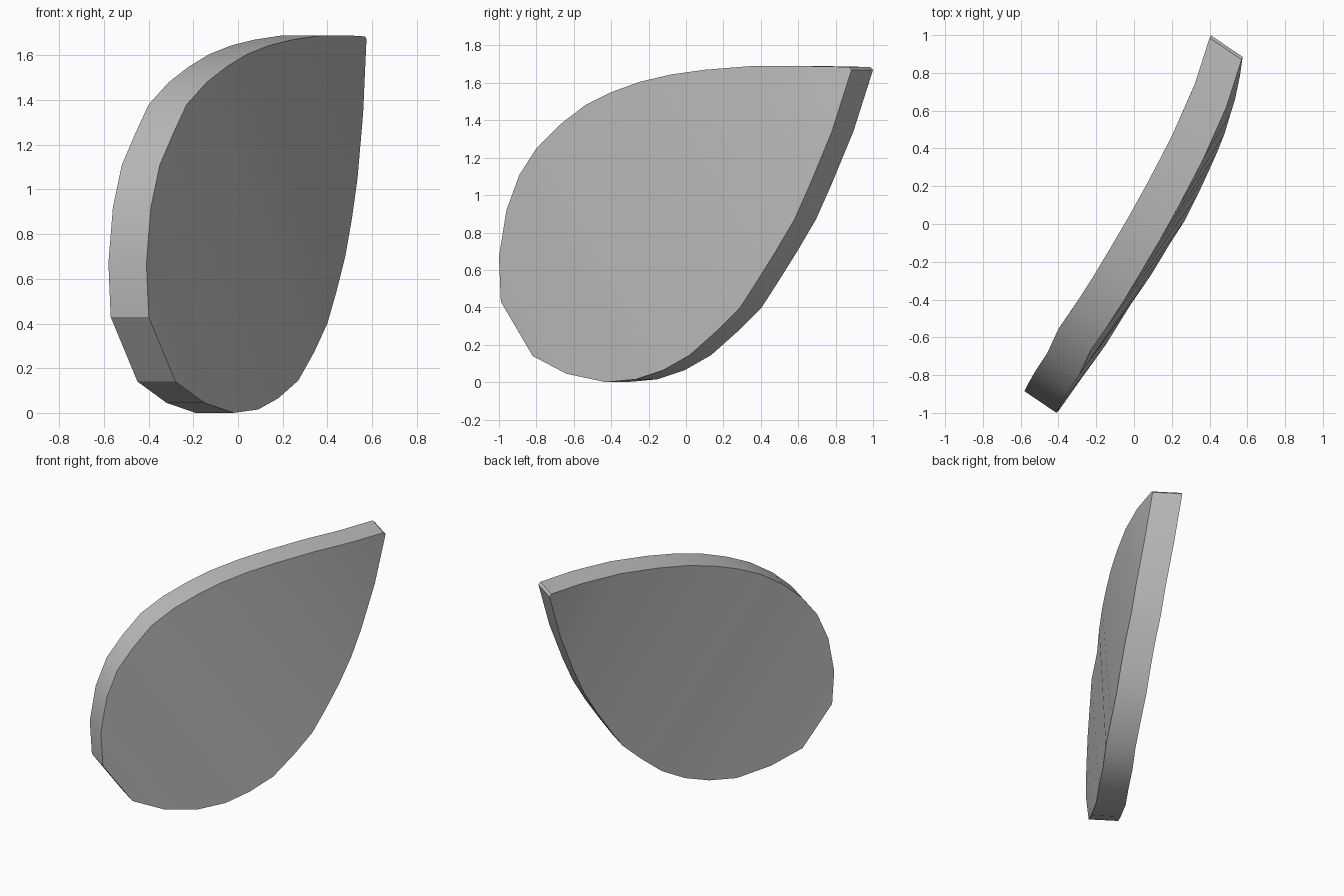
import bpy
import bmesh
import math
from mathutils import Vector

# Remove the default object
default_object = bpy.data.objects.get("Cube")
if default_object:
    bpy.data.objects.remove(default_object, do_unlink=True)

# Plain grey material
grey = bpy.data.materials.new("plain_grey")
grey.use_nodes = True
colour = (0.5, 0.5, 0.5, 1)
grey.diffuse_color = colour
for node in grey.node_tree.nodes:
    if node.type == "BSDF_PRINCIPLED":
        node.inputs["Base Color"].default_value = colour

# Upper and lower rims of the gently bent leaf, both from the tip to the blunt end
upper_rim = [
    (.57, .87, 1.685), (.49, .62, 1.69), (.37, .35, 1.69), (.24, .1, 1.67),
    (.14, -.08, 1.645), (.04, -.25, 1.605), (-.05, -.4, 1.55),
    (-.14, -.54, 1.48), (-.23, -.67, 1.38), (-.29, -.8, 1.25),
    (-.35, -.89, 1.11), (-.39, -.96, .92), (-.41, -1, .67), (-.4, -.99, .43),
]
lower_rim = [
    (.575, .885, 1.67), (.56, .78, 1.34), (.535, .66, 1.05), (.51, .58, .87),
    (.48, .48, .7), (.44, .38, .54), (.4, .29, .4), (.34, .16, .27),
    (.27, .02, .145), (.18, -.12, .065), (.09, -.27, .015),
    (-.02, -.43, 0), (-.15, -.64, .045), (-.28, -.82, .14),
]
thickness = Vector((-.17, .115, 0))


def add_row(bm, points, offset):
    """Add one rim of vertices, shifted by the offset."""
    return [bm.verts.new(Vector(point) + offset) for point in points]


def bridge(bm, first, second):
    """Join two rims with a strip of quads."""
    for i in range(len(first) - 1):
        bm.faces.new((first[i], first[i + 1], second[i + 1], second[i]))


# Leaf plate: front, lower edge, back and upper edge strips with two end caps
bm = bmesh.new()
no_offset = Vector()
rows = [
    add_row(bm, upper_rim, no_offset),
    add_row(bm, lower_rim, no_offset),
    add_row(bm, lower_rim, thickness),
    add_row(bm, upper_rim, thickness),
]
for index, row in enumerate(rows):
    bridge(bm, row, rows[(index + 1) % len(rows)])
for end in (0, -1):
    bm.faces.new([row[end] for row in rows])
bmesh.ops.recalc_face_normals(bm, faces=bm.faces)

mesh = bpy.data.meshes.new("leaf_plate")
bm.to_mesh(mesh)
bm.free()
mesh.materials.append(grey)
leaf_plate = bpy.data.objects.new("leaf_plate", mesh)
bpy.context.collection.objects.link(leaf_plate)

# Smooth rim with sharp face edges
bpy.ops.object.select_all(action="DESELECT")
leaf_plate.select_set(True)
bpy.context.view_layer.objects.active = leaf_plate
bpy.ops.object.shade_smooth_by_angle(angle=math.radians(25))
